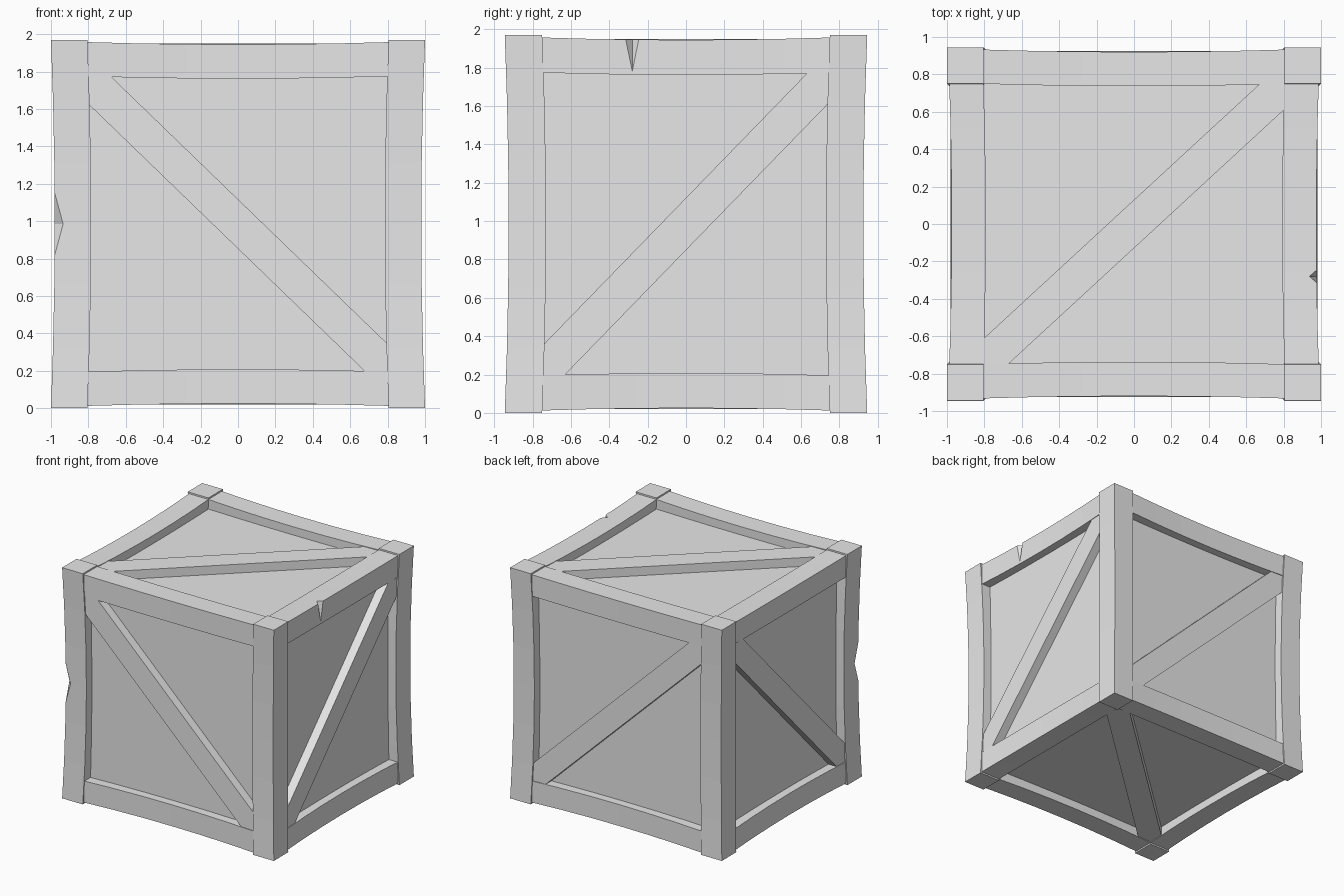
import bpy
import bmesh
import math
from mathutils import Vector, Matrix

cube = bpy.data.objects.get("Cube")
if cube:
    bpy.data.objects.remove(cube, do_unlink=True)

HALF = Vector((1.0, 0.945, 0.985))   # outer half sizes
WIDTH = 0.195                        # timber width
RECESS = 0.095                       # panel depth below the posts
CENTRE = Vector((0, 0, HALF.z))

wood = bpy.data.materials.new("plain_grey")
wood.use_nodes = True
wood.diffuse_color = (0.8, 0.8, 0.8, 1)
wood.node_tree.nodes["Principled BSDF"].inputs["Base Color"].default_value = (0.8, 0.8, 0.8, 1)


def finish(name, bm):
    bmesh.ops.recalc_face_normals(bm, faces=bm.faces)
    mesh = bpy.data.meshes.new(name)
    bm.to_mesh(mesh)
    bm.free()
    mesh.materials.append(wood)
    obj = bpy.data.objects.new(name, mesh)
    obj.location = CENTRE
    bpy.context.collection.objects.link(obj)
    return obj


def box(low, high):
    bm = bmesh.new()
    bmesh.ops.create_cube(bm, size=1)
    for v in bm.verts:
        v.co = Vector([l + (c + 0.5) * (h - l) for c, l, h in zip(v.co, low, high)])
    return bm


def beam(name, axis, signs, inset, length, bow):
    """Timber along one axis at a crate edge, bowed toward the middle."""
    low, high = Vector(), Vector()
    for i in range(3):
        if i == axis:
            low[i], high[i] = -length, length
        else:
            ends = (signs[i] * (HALF[i] - WIDTH), signs[i] * (HALF[i] - inset))
            low[i], high[i] = min(ends), max(ends)
    bm = box(low, high)
    long_edges = [e for e in bm.edges
                  if abs((e.verts[0].co - e.verts[1].co)[axis]) > length]
    bmesh.ops.subdivide_edges(bm, edges=long_edges, cuts=5, use_grid_fill=True)
    for v in bm.verts:
        sag = bow * (1 - (v.co[axis] / length) ** 2)
        for i in range(3):
            if i != axis:
                v.co[i] -= signs[i] * sag
    return finish(name, bm)


def chip(obj, centre, radii):
    """Knock a small diamond-shaped notch out of an edge."""
    bm = bmesh.new()
    tips = [[bm.verts.new(Vector(centre) + Vector([s * r if i == j else 0 for j in range(3)]))
             for s in (-1, 1)] for i, r in enumerate(radii)]
    for x in tips[0]:
        for y in tips[1]:
            for z in tips[2]:
                bm.faces.new((x, y, z))
    cutter = finish("notch_cutter", bm)
    cutter.hide_render = True
    mod = obj.modifiers.new("notch", "BOOLEAN")
    mod.operation = "DIFFERENCE"
    mod.solver = "EXACT"
    mod.object = cutter
    bpy.context.view_layer.objects.active = obj
    bpy.ops.object.modifier_apply(modifier=mod.name)
    bpy.data.objects.remove(cutter, do_unlink=True)


# Inner panels: one closed core seen through the frame
core = HALF - Vector((RECESS,) * 3)
finish("panels", box(-core, core))

# Corner posts and the rails between them
SIDE = (("left", "right"), ("back", "front"), ("top", "bottom"))
timber = {}
for axis in (2, 0, 1):
    a, b = [i for i in range(3) if i != axis]
    for sa in (1, -1):
        for sb in (1, -1):
            signs = [0, 0, 0]
            signs[a], signs[b] = sa, sb
            words = SIDE[a][sa < 0] + "_" + SIDE[b][sb < 0]
            if axis == 2:
                name = words + "_post"
                timber[name] = beam(name, axis, signs, 0, HALF.z, 0.02)
            else:
                name = words + "_rail"
                timber[name] = beam(name, axis, signs, 0.012,
                                    HALF[axis] - WIDTH + 0.02, 0.013)

# Damage on one post and one top rail
chip(timber["right_front_post"], (-0.98, -0.925, 0), (0.045, 0.05, 0.17))
chip(timber["left_top_rail"], (0.978, -0.28, 0.962), (0.04, 0.035, 0.17))


# Diagonal braces: face axis, side, and slope direction in the face plane
def brace(name, axis, side, slope):
    a, b = [i for i in range(3) if i != axis]
    run, rise = HALF[a] - 0.1, (HALF[b] - 0.115) * slope
    along = Vector()
    along[a], along[b] = run, rise
    out = Vector()
    out[axis] = side
    half_len = along.length
    along.normalize()
    across = out.cross(along)
    bm = box((-half_len, -0.095, HALF[axis] - RECESS - 0.03),
             (half_len, 0.095, HALF[axis] - 0.02))
    bm.transform(Matrix((along, across, out)).transposed().to_4x4())
    finish(name, bm)


brace("front_brace", 1, -1, -1)
brace("back_brace", 1, 1, -1)
brace("left_brace", 0, 1, 1)
brace("right_brace", 0, -1, 1)
brace("top_brace", 2, 1, 1)
brace("bottom_brace", 2, -1, 1)
